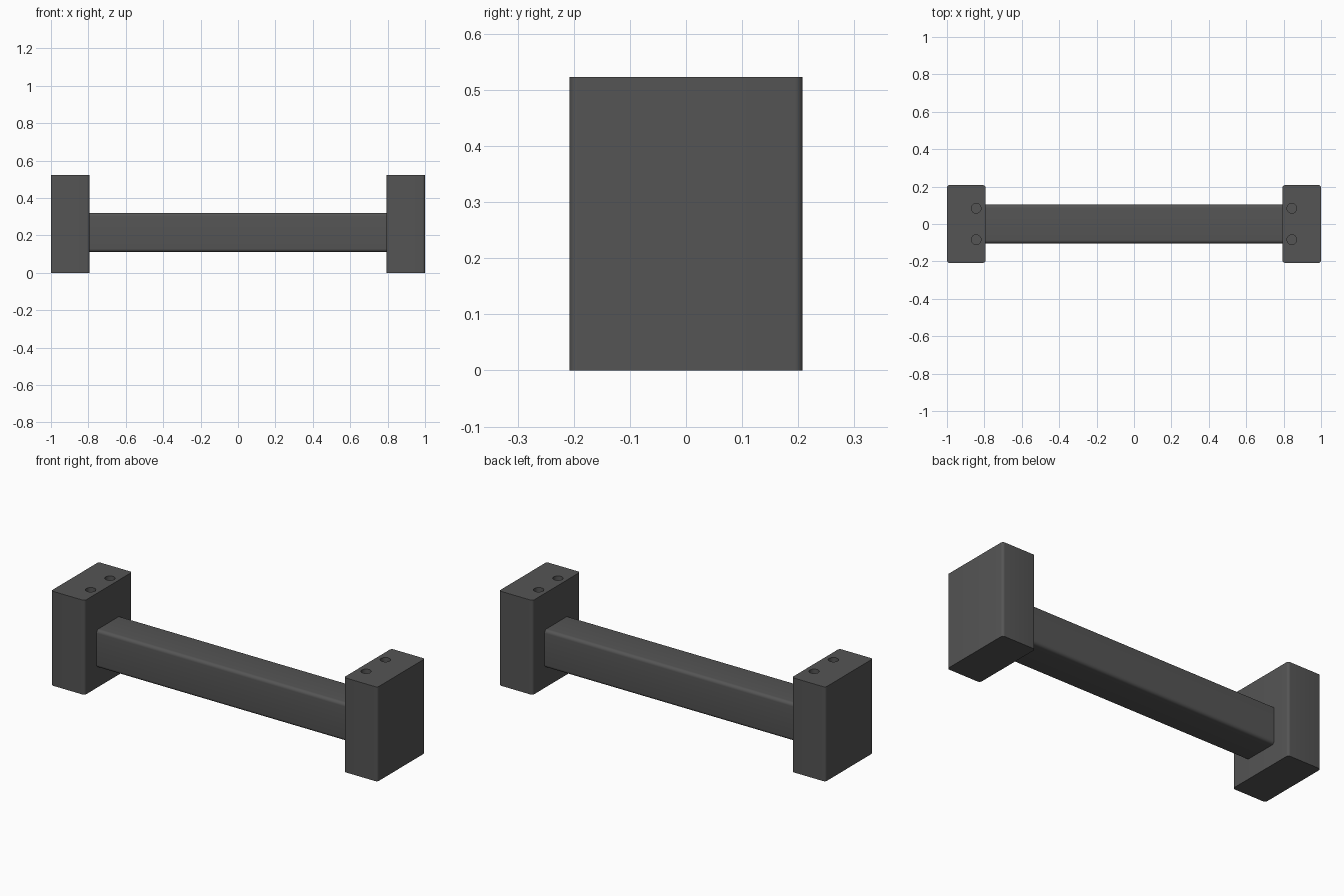
import bpy, bmesh, math
from mathutils import Vector

if "Cube" in bpy.data.objects:
    bpy.data.objects.remove(bpy.data.objects["Cube"])

dark = bpy.data.materials.new("dark_grey")
dark.diffuse_color = (0.09, 0.09, 0.09, 1)
dark.use_nodes = True
dark.node_tree.nodes["Principled BSDF"].inputs["Base Color"].default_value = dark.diffuse_color


def rounded_box(name, center, size, axis, radius):
    """Box whose four edges parallel to the given axis are rounded."""
    bm = bmesh.new()
    bmesh.ops.create_cube(bm, size=1)
    bmesh.ops.scale(bm, vec=Vector(size), verts=bm.verts)
    edges = [e for e in bm.edges
             if abs((e.verts[0].co - e.verts[1].co)[axis]) > 1e-4]
    bmesh.ops.bevel(bm, geom=edges, offset=radius, segments=6,
                    profile=0.5, affect='EDGES')
    mesh = bpy.data.meshes.new(name)
    bm.to_mesh(mesh)
    bm.free()
    obj = bpy.data.objects.new(name, mesh)
    obj.location = center
    obj.data.materials.append(dark)
    bpy.context.collection.objects.link(obj)
    return obj


def drill(obj, x, y, top, radius, depth):
    """Cut a blind round hole into the top of a block."""
    bpy.ops.mesh.primitive_cylinder_add(vertices=32, radius=radius,
                                        depth=depth * 2, location=(x, y, top))
    cutter = bpy.context.object
    cutter.name = "hole_cutter"
    mod = obj.modifiers.new("hole", 'BOOLEAN')
    mod.operation = 'DIFFERENCE'
    mod.solver = 'EXACT'
    mod.object = cutter
    bpy.context.view_layer.objects.active = obj
    bpy.ops.object.modifier_apply(modifier=mod.name)
    bpy.data.objects.remove(cutter, do_unlink=True)


def smooth(obj):
    bpy.ops.object.select_all(action='DESELECT')
    obj.select_set(True)
    bpy.context.view_layer.objects.active = obj
    bpy.ops.object.shade_smooth_by_angle(angle=math.radians(30))


HEIGHT = 0.523

# End blocks with two screw holes each
for side, name in ((-1, "left_block"), (1, "right_block")):
    block = rounded_box(name, (side * 0.897, 0, HEIGHT / 2),
                        (0.206, 0.416, HEIGHT), 2, 0.014)
    for y in (-0.084, 0.084):
        drill(block, side * 0.844, y, HEIGHT, 0.026, 0.025)
    smooth(block)

# Crossbar between the blocks
bar = rounded_box("crossbar", (0, 0, 0.216), (1.6, 0.208, 0.21), 0, 0.018)
smooth(bar)
